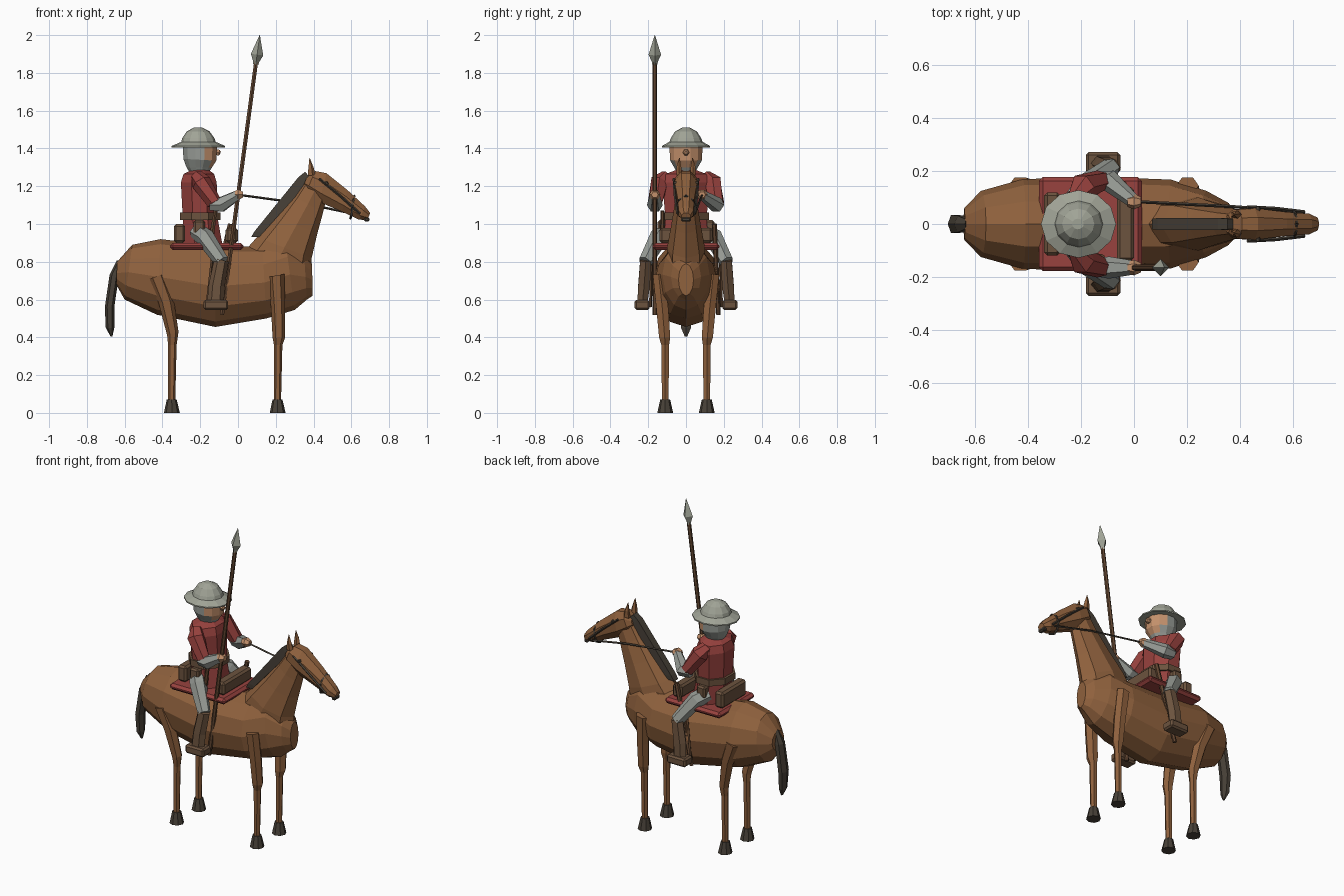
import bpy, bmesh, math
from mathutils import Vector


def mat(name, r, g, b):
    m = bpy.data.materials.new(name)
    lin = [((c / 255 + 0.055) / 1.055) ** 2.4 for c in (r, g, b)]
    m.diffuse_color = (*lin, 1)
    return m


HIDE = mat("horse_brown", 143, 97, 61)
DARK = mat("dark_hair", 72, 65, 56)
RED = mat("red_cloth", 152, 66, 62)
STEEL = mat("steel", 160, 163, 150)
MAIL = mat("mail_grey", 152, 156, 150)
LEATHER = mat("leather", 108, 83, 62)
SKIN = mat("skin", 196, 145, 108)
WOOD = mat("wood", 98, 70, 49)


def finish(name, bm, *mats):
    bmesh.ops.recalc_face_normals(bm, faces=bm.faces)
    me = bpy.data.meshes.new(name)
    bm.to_mesh(me)
    bm.free()
    for m in mats:
        me.materials.append(m)
    ob = bpy.data.objects.new(name, me)
    bpy.context.collection.objects.link(ob)
    return ob


def skin_rings(bm, rings):
    rings = [[bm.verts.new(p) for p in r] for r in rings]
    n = len(rings[0])
    for a, b in zip(rings, rings[1:]):
        for i in range(n):
            bm.faces.new((a[i], a[(i + 1) % n], b[(i + 1) % n], b[i]))
    bm.faces.new(rings[0])
    bm.faces.new(rings[-1])


def loft(name, rows, m, n=8, side=1, turn=0.0):
    """Rows: two opposite points in the xz plane, half width in y, y centre."""
    rings = []
    for x1, z1, x2, z2, w, *y in rows:
        yc = y[0] * side if y else 0
        c = Vector(((x1 + x2) / 2, yc, (z1 + z2) / 2))
        u = Vector(((x2 - x1) / 2, 0, (z2 - z1) / 2))
        angles = [2 * math.pi * (i + turn) / n for i in range(n)]
        rings.append([c + u * math.cos(t) + Vector((0, w * math.sin(t), 0)) for t in angles])
    bm = bmesh.new()
    skin_rings(bm, rings)
    return finish(name, bm, m)


def tube(name, pts, radii, m, n=6):
    """Straight-sided tube along a path."""
    pts = [Vector(p) for p in pts]
    rings = []
    for i, p in enumerate(pts):
        d = (pts[min(i + 1, len(pts) - 1)] - pts[max(i - 1, 0)]).normalized()
        q = d.to_track_quat('Z', 'Y')
        rings.append([p + q @ Vector((radii[i] * math.cos(math.tau * k / n),
                                      radii[i] * math.sin(math.tau * k / n), 0)) for k in range(n)])
    bm = bmesh.new()
    skin_rings(bm, rings)
    return finish(name, bm, m)


def box(name, lo, hi, m, bevel=0.0):
    bm = bmesh.new()
    bmesh.ops.create_cube(bm, size=1)
    for v in bm.verts:
        v.co = [(a + b) / 2 + c * (b - a) for a, b, c in zip(lo, hi, v.co)]
    if bevel:
        bmesh.ops.bevel(bm, geom=bm.edges[:], offset=bevel, segments=1, affect='EDGES')
    return finish(name, bm, m)


# Horse body, neck and head
loft("horse_body", [(-.645, .68, -.64, .80, .06), (-.60, .60, -.56, .89, .125),
                    (-.43, .52, -.41, .92, .17), (-.12, .455, -.12, .885, .178),
                    (.15, .50, .13, .88, .168), (.30, .545, .25, .92, .125),
                    (.365, .60, .35, .84, .08), (.395, .62, .392, .79, .04)], HIDE, 12)
loft("horse_neck", [(.02, .84, .385, .72, .10), (.10, .93, .39, .82, .10),
                    (.20, 1.04, .42, .95, .078), (.29, 1.15, .45, 1.06, .06),
                    (.36, 1.25, .47, 1.14, .05)], HIDE, 8)
loft("horse_head", [(.345, 1.20, .365, 1.25, .035), (.36, 1.165, .41, 1.285, .06),
                    (.43, 1.11, .47, 1.275, .065), (.55, 1.06, .58, 1.185, .05),
                    (.64, 1.02, .675, 1.095, .042), (.685, 1.02, .70, 1.06, .026)], HIDE, 8, turn=.5)
loft("mane", [(.06, .93, .12, .93, .028), (.08, .965, .14, .95, .032),
              (.31, 1.255, .37, 1.20, .032), (.35, 1.28, .38, 1.25, .028)], DARK, 4, turn=.5)
loft("tail", [(-.64, .81, -.62, .77, .02), (-.68, .73, -.63, .73, .036),
              (-.705, .56, -.655, .56, .04), (-.70, .45, -.655, .45, .03),
              (-.675, .405, -.665, .405, .008)], DARK, 6)
box("muzzle", (.668, -.026, 1.012), (.695, .026, 1.036), DARK, .007)

# Saddle cloth with raised front and back
box("saddle_cloth", (-.36, -.178, .862), (.03, .178, .90), RED, .015)
box("saddle_front", (-.065, -.14, .90), (0, .14, .98), LEATHER, .012)
box("saddle_back", (-.34, -.12, .90), (-.28, .12, 1.0), LEATHER, .012)

for s, tag in ((1, "left"), (-1, "right")):
    # Horse legs, hooves, ears and eyes
    loft("front_leg_" + tag, [(.16, .72, .245, .735, .035, .145), (.175, .55, .25, .55, .037, .125),
                              (.183, .40, .25, .40, .034, .113), (.19, .36, .235, .36, .024, .11),
                              (.19, .07, .228, .07, .02, .11)], HIDE, 6, s)
    loft("hind_leg_" + tag, [(-.475, .71, -.385, .735, .035, .145), (-.42, .58, -.34, .60, .035, .13),
                             (-.375, .41, -.315, .43, .03, .113), (-.37, .36, -.325, .36, .022, .11),
                             (-.37, .07, -.332, .07, .02, .11)], HIDE, 6, s)
    for leg, x in (("front", .21), ("hind", -.35)):
        loft(f"{leg}_hoof_{tag}", [(x - .042, 0, x + .042, 0, .042, .11),
                                   (x - .027, .072, x + .025, .072, .026, .11)], DARK, 8, s)
    loft("ear_" + tag, [(.365, 1.255, .41, 1.26, .016, .035), (.37, 1.30, .40, 1.30, .014, .038),
                        (.378, 1.35, .38, 1.35, .002, .035)], HIDE, 5, s)
    tube("eye_" + tag, [(.468, .05 * s, 1.215), (.468, .067 * s, 1.215)], [.012, .009], DARK)

    # Bridle straps
    tube("cheek_strap_" + tag, [(.43, .064 * s, 1.24), (.54, .058 * s, 1.15), (.645, .045 * s, 1.055)],
         [.007] * 3, DARK, 4)
    tube("nose_strap_" + tag, [(.615, 0, 1.15), (.61, .036 * s, 1.125), (.605, .05 * s, 1.085),
                               (.60, .035 * s, 1.045), (.595, 0, 1.03)], [.007] * 5, DARK, 4)

    # Rider legs, boots and stirrup straps
    tube("thigh_" + tag, [(-.22, .09 * s, .96), (-.175, .145 * s, .93), (-.085, .215 * s, .80)],
         [.045, .05, .038], MAIL)
    loft("boot_" + tag, [(-.125, .82, -.05, .80, .034, .213), (-.155, .68, -.07, .67, .036, .222),
                         (-.165, .57, -.075, .57, .03, .232)], LEATHER, 6, s)
    y0, y1 = sorted((.192 * s, .272 * s))
    box("foot_" + tag, (-.182, y0, .545), (-.052, y1, .598), LEATHER, .01)
    tube("stirrup_strap_" + tag, [(-.13, .18 * s, .87), (-.165, .188 * s, .56)], [.008, .008], WOOD, 4)

    # Sleeves, forearms and hands
    hand = Vector((0, .085 if s > 0 else -.165, 1.155))
    elbow = Vector((-.115, .165 * s, 1.10))
    tube("sleeve_" + tag, [(-.215, .10 * s, 1.255), (-.195, .14 * s, 1.22), elbow + Vector((-.01, 0, .01))],
         [.035, .052, .04], RED)
    tube("forearm_" + tag, [elbow + Vector((-.035, 0, 0)), elbow + Vector((.02, 0, 0)), hand],
         [.032, .042, .026], MAIL)
    tube("hand_" + tag, [hand + Vector((-.025, 0, 0)), hand, hand + Vector((.026, 0, 0))],
         [.02, .03, .018], SKIN)
    y0, y1 = sorted((.10 * s, .15 * s))
    box("pouch_" + tag, (-.235, y0, .945), (-.175, y1, 1.02), LEATHER, .01)

# Rein from the left hand to the bit
tube("rein", [(0, .085, 1.155), (.37, .066, 1.105), (.63, .046, 1.05)], [.006] * 3, DARK, 4)

# Rider torso and belt
loft("tunic", [(-.30, .895, -.075, .895, .13), (-.30, 1.03, -.10, 1.03, .118),
               (-.31, 1.22, -.105, 1.22, .135), (-.295, 1.265, -.12, 1.265, .115),
               (-.25, 1.285, -.15, 1.285, .06)], RED, 8, turn=.5)
loft("belt", [(-.317, 1.02, -.085, 1.02, .132), (-.317, 1.06, -.085, 1.06, .132)], LEATHER, 8, turn=.5)
tube("scabbard", [(-.04, .15, 1.0), (-.16, .172, .52)], [.014, .012], WOOD)
tube("dagger", [(-.14, -.125, .93), (-.12, -.125, 1.07)], [.014, .01], WOOD)

# Head: mail hood with a skin face at the front
head = loft("head", [(-.255, 1.27, -.155, 1.27, .05), (-.275, 1.30, -.135, 1.30, .065),
                     (-.292, 1.345, -.112, 1.335, .088), (-.295, 1.41, -.108, 1.41, .09),
                     (-.27, 1.45, -.13, 1.45, .07)], MAIL, 12, turn=.5)
head.data.materials.append(SKIN)
for f in head.data.polygons:
    if f.center.x > -.16 and 1.30 < f.center.z < 1.44:
        f.material_index = 1
tube("nose", [(-.12, 0, 1.38), (-.10, 0, 1.378), (-.093, 0, 1.376)], [.018, .017, .008], SKIN)

# Broad brimmed helmet
loft("helmet", [(-.29, 1.405, -.125, 1.405, .08), (-.352, 1.405, -.068, 1.405, .128),
                (-.352, 1.413, -.068, 1.413, .128), (-.30, 1.435, -.118, 1.435, .088),
                (-.295, 1.455, -.125, 1.455, .08), (-.272, 1.49, -.15, 1.49, .058),
                (-.235, 1.51, -.19, 1.51, .02)], STEEL, 12)

# Spear held in the right hand
tip, butt = Vector((.115, -.165, 2.0)), Vector((-.085, -.165, .52))
at = lambda t: butt.lerp(tip, t)
tube("spear_shaft", [butt, at(.93)], [.013, .012], WOOD)
tube("spear_head", [at(.895), at(.905), at(.93), at(1)], [.014, .016, .033, .001], STEEL, 4)
